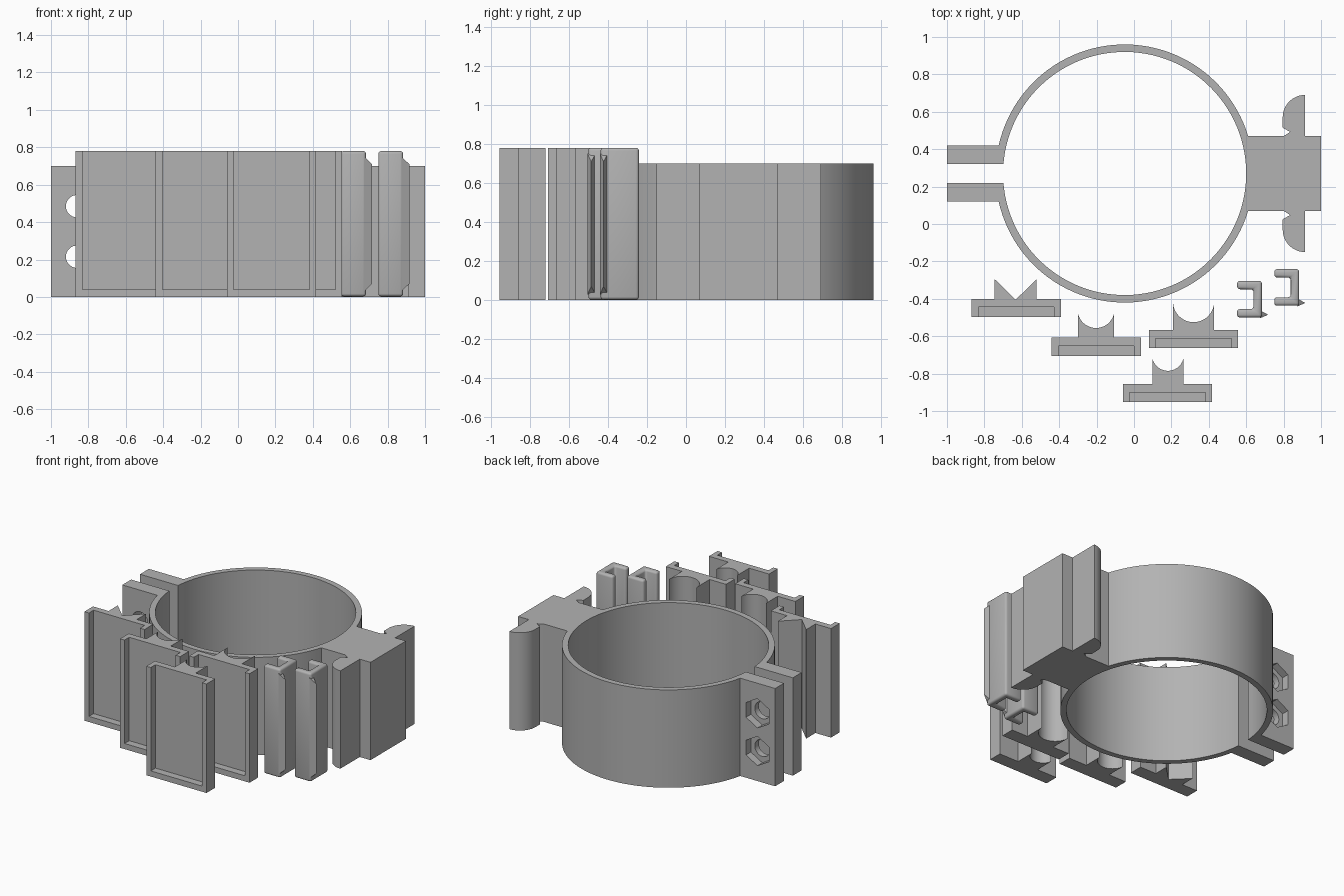
import bpy, bmesh, math
from mathutils import Matrix

if "Cube" in bpy.data.objects:
    bpy.data.objects.remove(bpy.data.objects["Cube"])

grey = bpy.data.materials.new("plain grey")
grey.diffuse_color = (0.45, 0.45, 0.45, 1)
grey.use_nodes = True
grey.node_tree.nodes["Principled BSDF"].inputs["Base Color"].default_value = grey.diffuse_color


def add_object(name, bm):
    bmesh.ops.recalc_face_normals(bm, faces=bm.faces)
    mesh = bpy.data.meshes.new(name)
    bm.to_mesh(mesh)
    bm.free()
    mesh.materials.append(grey)
    ob = bpy.data.objects.new(name, mesh)
    bpy.context.collection.objects.link(ob)
    return ob


def extrude(name, outline, z0, z1):
    """Upright prism from an xy outline."""
    bm = bmesh.new()
    face = bm.faces.new([bm.verts.new((x, y, z0)) for x, y in outline])
    res = bmesh.ops.extrude_face_region(bm, geom=[face])
    top = [v for v in res["geom"] if isinstance(v, bmesh.types.BMVert)]
    bmesh.ops.translate(bm, verts=top, vec=(0, 0, z1 - z0))
    return add_object(name, bm)


def rod_y(name, x, z, y0, y1, radius, sides):
    """Prism along y with a vertex pointing up."""
    bm = bmesh.new()
    bmesh.ops.create_cone(bm, cap_ends=True, segments=sides, radius1=radius,
                          radius2=radius, depth=y1 - y0,
                          matrix=Matrix.Translation((x, (y0 + y1) / 2, z))
                          @ Matrix.Rotation(math.pi / 2, 4, 'X'))
    return add_object(name, bm)


def activate(ob):
    bpy.ops.object.select_all(action='DESELECT')
    ob.select_set(True)
    bpy.context.view_layer.objects.active = ob


def cut(ob, cutter):
    mod = ob.modifiers.new("cut", 'BOOLEAN')
    mod.operation, mod.solver, mod.object = 'DIFFERENCE', 'EXACT', cutter
    activate(ob)
    bpy.ops.object.modifier_apply(modifier=mod.name)
    bpy.data.objects.remove(cutter)


def smooth(ob, angle=30):
    activate(ob)
    bpy.ops.object.shade_smooth_by_angle(angle=math.radians(angle))


def arc(cx, cy, r, a0, a1, n):
    return [(cx + r * math.cos(a0 + (a1 - a0) * i / n),
             cy + r * math.sin(a0 + (a1 - a0) * i / n)) for i in range(n + 1)]


# Clamp body: split ring, bolt flanges and hooked mounting block
CX, CY, R_OUT, R_IN, H = -0.05, 0.27, 0.69, 0.65, 0.70
a_flange = math.pi - math.asin(0.15 / R_OUT)
a_block = math.asin(0.20 / R_OUT)
a_gap = math.pi - math.asin(0.05 / R_IN)
half = [(-1, CY + 0.05), (-1, CY + 0.15)]
half += arc(CX, CY, R_OUT, a_flange, a_block, 48)
half += [(0.80, 0.47), (0.835, 0.492), (0.795, 0.515)]
half += arc(0.915, 0.57, 0.12, math.pi, math.pi / 2, 12)
half += [(0.915, 0.47), (1, 0.47)]
outline = half + [(x, 2 * CY - y) for x, y in reversed(half)]
outline += arc(CX, CY, R_IN, -a_gap, a_gap, 110)
clamp = extrude("clamp_ring", outline, 0, H)
for z in (0.215, 0.485):
    cut(clamp, rod_y("bolt_hole", -0.86, z, 0.0, 0.6, 0.06, 32))
    cut(clamp, rod_y("nut_pocket", -0.86, z, 0.365, 0.5, 0.105, 6))
smooth(clamp)


# Holder jaws: base plate with front pocket and a notched post
def jaw(name, x0, y0, post_x0, post_x1, tip_y, notch):
    x1, shoulder = x0 + 0.477, y0 + 0.098
    pts = [(x0, y0), (x1, y0), (x1, shoulder), (post_x1, shoulder), (post_x1, tip_y)]
    pts += notch + [(post_x0, tip_y), (post_x0, shoulder), (x0, shoulder)]
    ob = extrude(name, pts, 0, 0.78)
    px0, px1, py0, py1 = x0 + 0.036, x1 - 0.036, y0 - 0.1, y0 + 0.053
    cut(ob, extrude("pocket", [(px0, py0), (px1, py0), (px1, py1), (px0, py1)], 0.04, 1))
    smooth(ob)


def round_notch(x0, x1, tip_y, bottom_y):
    c, s = (x1 - x0) / 2, tip_y - bottom_y
    r = (c * c + s * s) / (2 * s)
    a = math.atan2(tip_y - bottom_y - r, c)
    return arc((x0 + x1) / 2, bottom_y + r, r, a, -math.pi - a, 24)[1:-1]


jaw("v_jaw", -0.868, -0.498, -0.745, -0.52, -0.295, [(-0.633, -0.405)])
for name, x0, y0, p0, p1, tip, low in (
        ("medium_round_jaw", -0.44, -0.706, -0.30, -0.106, -0.475, -0.556),
        ("large_round_jaw", 0.079, -0.664, 0.209, 0.428, -0.42, -0.525),
        ("small_round_jaw", -0.059, -0.953, 0.099, 0.264, -0.72, -0.785)):
    jaw(name, x0, y0, p0, p1, tip, round_notch(p0, p1, tip, low))


# Rounded C clips, each with a tapered catch ridge on its side
def clip(name, x, y):
    w, d, t = 0.133, 0.196, 0.045
    ob = extrude(name, [(x, y), (x + w, y), (x + w, y + d), (x, y + d), (x, y + d - t),
                        (x + w - t, y + d - t), (x + w - t, y + t), (x, y + t)], 0.003, 0.78)
    mod = ob.modifiers.new("rounding", 'BEVEL')
    mod.width, mod.segments, mod.limit_method = 0.015, 3, 'ANGLE'
    activate(ob)
    bpy.ops.object.modifier_apply(modifier=mod.name)
    smooth(ob, 40)
    ridge = extrude(name + "_ridge", [(x + w - 0.01, y - 0.004), (x + w + 0.033, y + 0.015),
                                      (x + w - 0.01, y + 0.038)], 0.03, 0.75)
    for v in ridge.data.vertices:
        if v.co.x > x + w:
            v.co.z = 0.07 if v.co.z < 0.4 else 0.71


clip("left_clip", 0.551, -0.5)
clip("right_clip", 0.75, -0.437)
